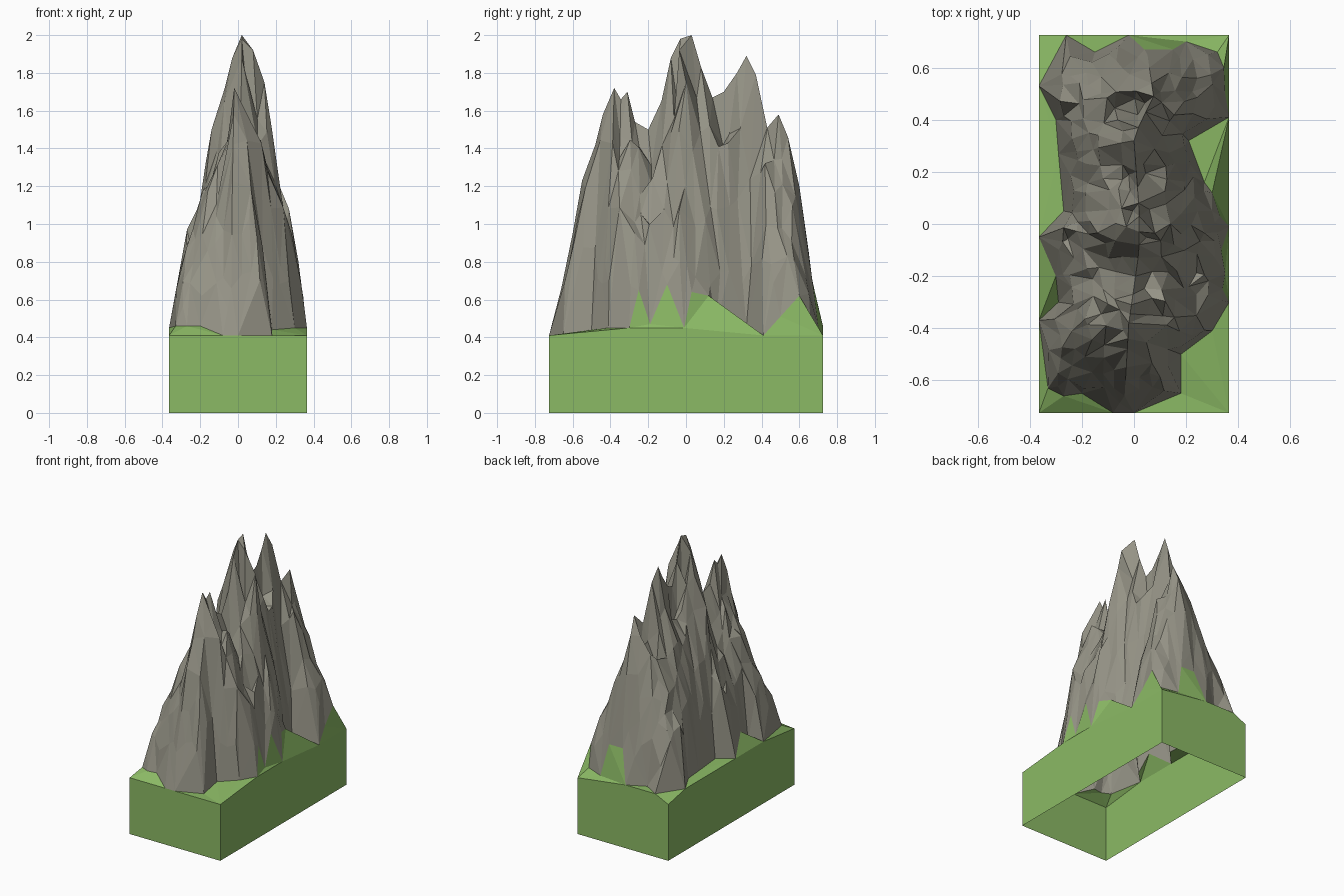
import bpy, bmesh, random
from mathutils import Vector, noise
from mathutils.geometry import delaunay_2d_cdt, intersect_point_line

random.seed(7)
if "Cube" in bpy.data.objects:
    bpy.data.objects.remove(bpy.data.objects["Cube"], do_unlink=True)

HALF_X, HALF_Y, LOW, PEAK = 0.365, 0.725, 0.41, 2.0
STEP = 0.058

# Skyline along the length (y, z) and across the width (x, z)
LENGTH_SKYLINE = [(-.73, .43), (-.66, .66), (-.6, .95), (-.55, 1.23), (-.48, 1.42), (-.44, 1.58),
                  (-.38, 1.72), (-.345, 1.66), (-.31, 1.7), (-.27, 1.54), (-.2, 1.5), (-.13, 1.65),
                  (-.08, 1.88), (-.03, 1.98), (.03, 2), (.08, 1.83), (.14, 1.67), (.2, 1.7),
                  (.27, 1.8), (.32, 1.89), (.37, 1.79), (.43, 1.51), (.49, 1.58), (.54, 1.46),
                  (.6, 1.2), (.65, .85), (.73, .46)]
WIDTH_SKYLINE = [(-.37, .46), (-.33, .68), (-.27, .97), (-.22, 1.07), (-.17, 1.33), (-.14, 1.5),
                 (-.07, 1.72), (-.03, 1.88), (.02, 2), (.08, 1.92), (.14, 1.75), (.18, 1.5),
                 (.22, 1.2), (.27, 1.08), (.32, .8), (.35, .65), (.37, .46)]
# Sideways wander of the crest (y, x)
CREST_LINE = [(-.73, -.04), (-.38, -.02), (-.1, .02), (.05, .02), (.32, 0), (.38, .02),
              (.49, .075), (.73, .04)]

# Foot of the rock (x, y, height above the grass rim)
FOOT = [(-.33, -.63, .05), (-.27, -.66, .05), (-.2, -.65, .05), (-.08, -.725, 0), (0, -.725, 0),
        (.18, -.65, 0), (.18, -.5, .03), (.3, -.41, .04), (.365, -.3, .04), (.34, -.25, .24),
        (.35, -.19, .06), (.335, -.1, .27), (.365, -.01, .04), (.33, .03, .23), (.3, .12, .21),
        (.27, .16, .05), (.21, .32, .05), (.365, .41, 0), (.35, .5, .1), (.345, .6, .21),
        (.32, .66, .06), (.2, .7, .05), (.15, .67, .28), (.04, .67, .28), (-.02, .725, .05),
        (-.15, .66, .05), (-.26, .725, .05), (-.365, .53, .04), (-.3, .4, .05), (-.29, .27, .05),
        (-.27, .05, .05), (-.365, -.05, .04), (-.3, -.2, .16), (-.29, -.3, .05),
        (-.365, -.37, .04)]


def clamp(v):
    return max(0.0, min(1.0, v))


def lookup(profile, t):
    """Linear reading of a profile."""
    for (a, za), (b, zb) in zip(profile, profile[1:]):
        if a <= t <= b:
            return za + (zb - za) * (t - a) / (b - a)
    return LOW


foot_xy = [Vector((x, y)) for x, y, _ in FOOT]
foot_edges = list(zip(foot_xy, foot_xy[1:] + foot_xy[:1]))


def inside(p):
    hit = False
    for a, b in foot_edges:
        if (a.y > p.y) != (b.y > p.y) and p.x < a.x + (b.x - a.x) * (p.y - a.y) / (b.y - a.y):
            hit = not hit
    return hit


def foot_distance(p):
    best = HALF_Y
    for a, b in foot_edges:
        q, t = intersect_point_line(p, a, b)
        best = min(best, (p - a.lerp(b, clamp(t))).length)
    return best


def rock_height(p):
    """Both skylines combined, cut by steep cliffs at the foot and broken by crags."""
    along = lookup(LENGTH_SKYLINE, p.y) - LOW
    across = lookup(WIDTH_SKYLINE, p.x) - LOW
    body = min(across, along * (across / (PEAK - LOW)) ** 0.65)
    cliff = 0.16 + 8 * foot_distance(p)
    crag = 0.5 + 0.5 * noise.noise(Vector((p.x * 9, p.y * 9, 3)))
    drop = 1 - 0.13 * crag - random.uniform(0, 0.13)
    return LOW + min(body, cliff) * drop


# Points: block corners, foot of the rock, crest, then scattered crags
points, heights = [], []


def add(x, y, z):
    points.append(Vector((x, y)))
    heights.append(z)


for sx, sy in ((-1, -1), (1, -1), (1, 1), (-1, 1)):
    add(sx * HALF_X, sy * HALF_Y, LOW)
for x, y, rise in FOOT:
    add(x, y, LOW + rise)
crest = []
for y, z in LENGTH_SKYLINE[1:-1]:
    x = lookup(CREST_LINE, y)
    crest.append(Vector((x, y)))
    add(x, y, z)
crest_count = len(crest)
for x, z in WIDTH_SKYLINE[2:-2]:
    if abs(x - 0.02) > 0.03:
        p = Vector((x, random.uniform(-0.04, 0.04)))
        crest.append(p)
        add(p.x, p.y, z)

for i in range(-6, 7):
    for j in range(-12, 13):
        p = Vector((i + random.uniform(-.38, .38), j + random.uniform(-.38, .38))) * STEP
        clear = min((p - c).length for c in crest) > 0.03
        if clear and inside(p) and foot_distance(p) > 0.02:
            add(p.x, p.y, rock_height(p))

# Fixed edges: block rim, foot of the rock and the crest line
n = len(FOOT)
fixed = [(k, (k + 1) % 4) for k in range(4)]
fixed += [(4 + k, 4 + (k + 1) % n) for k in range(n)]
fixed += [(4 + n + k, 5 + n + k) for k in range(crest_count - 1)]
verts, _, faces, origins, _, _ = delaunay_2d_cdt(points, fixed, [], 0, 1e-5)
surface = [Vector((v.x, v.y, heights[o[0]] if o else LOW)) for v, o in zip(verts, origins)]


def material(name, colour):
    mat = bpy.data.materials.new(name)
    mat.use_nodes = True
    mat.diffuse_color = (*colour, 1)
    mat.node_tree.nodes["Principled BSDF"].inputs["Base Color"].default_value = (*colour, 1)
    return mat


def build(name, tris, mat, walls=()):
    bm = bmesh.new()
    vs = [bm.verts.new(c) for c in surface]
    for tri in tris:
        bm.faces.new([vs[k] for k in tri])
    # Side walls drop from the rim to the floor, leaving the bottom open
    for a, b in walls:
        low = [bm.verts.new((surface[k].x, surface[k].y, 0)) for k in (a, b)]
        bm.faces.new((vs[b], vs[a], low[0], low[1]))
    bmesh.ops.delete(bm, geom=[v for v in bm.verts if not v.link_faces], context="VERTS")
    bmesh.ops.remove_doubles(bm, verts=bm.verts, dist=1e-5)
    mesh = bpy.data.meshes.new(name)
    bm.to_mesh(mesh)
    bm.free()
    mesh.materials.append(mat)
    bpy.context.collection.objects.link(bpy.data.objects.new(name, mesh))


def centre(tri):
    return sum((surface[k] for k in tri), Vector()).to_2d() / 3


# Outer edges belong to one triangle only
directed = {(f[k], f[(k + 1) % 3]) for f in faces for k in range(3)}
outer = [(a, b) for a, b in directed if (b, a) not in directed]
rock = [f for f in faces if inside(centre(f))]
grass = [f for f in faces if not inside(centre(f))]
build("rock_mountain", rock, material("grey_rock", (.305, .296, .242)))
build("grass_block", grass, material("green_grass", (.26, .49, .13)), outer)
